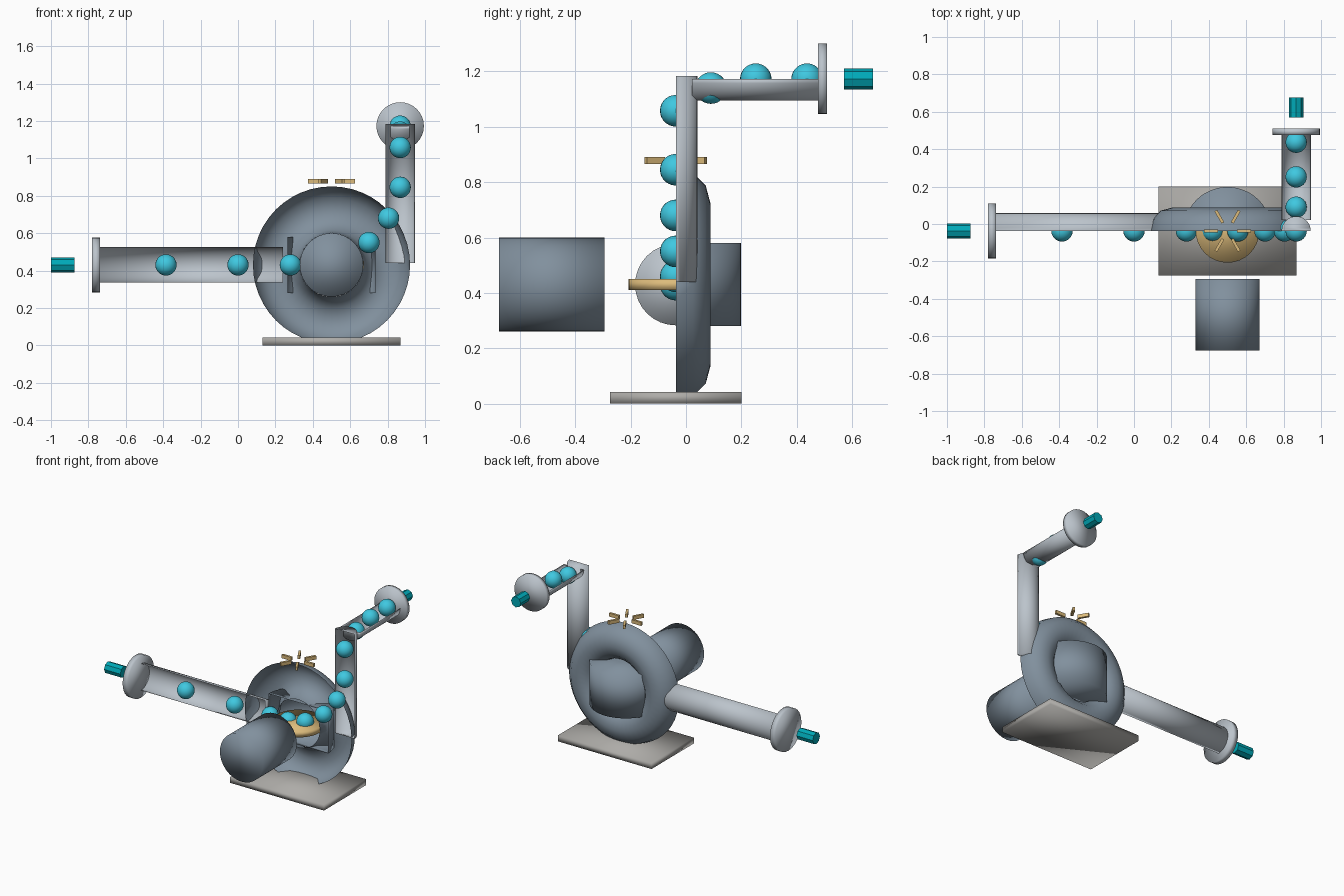
import bpy, bmesh, math
from mathutils import Vector, Matrix

if "Cube" in bpy.data.objects:
    bpy.data.objects.remove(bpy.data.objects["Cube"])

YC = -0.037                      # cutaway plane through the machine
BX, BZ = 0.5, 0.43               # body centre
RX, TZ = 0.867, 1.173            # riser x, outlet height


def material(name, rgb):
    m = bpy.data.materials.new(name)
    m.diffuse_color = (*rgb, 1)
    m.use_nodes = True
    m.node_tree.nodes["Principled BSDF"].inputs["Base Color"].default_value = m.diffuse_color
    return m


STEEL = material("light_steel", (0.50, 0.55, 0.60))
BODY = material("blue_grey", (0.22, 0.28, 0.34))
PLATE = material("warm_grey", (0.42, 0.41, 0.39))
GOLD = material("gold", (0.72, 0.50, 0.20))
CYAN = material("cyan", (0.05, 0.58, 0.75))
TEAL = material("teal", (0.0, 0.40, 0.48))


def finish(name, bm, mat, smooth=True):
    me = bpy.data.meshes.new(name)
    for f in bm.faces:
        f.smooth = smooth
    bm.to_mesh(me)
    bm.free()
    ob = bpy.data.objects.new(name, me)
    ob.data.materials.append(mat)
    bpy.context.collection.objects.link(ob)
    return ob


def cut(bm, co, normal):
    # removes everything on the side the normal points to, leaving it open
    bmesh.ops.bisect_plane(bm, geom=bm.verts[:] + bm.edges[:] + bm.faces[:],
                           plane_co=co, plane_no=normal, clear_outer=True)


def rod(name, a, b, r, mat, sides=32, open_side=None, smooth=True):
    a, b = Vector(a), Vector(b)
    d = b - a
    bm = bmesh.new()
    rot = Vector((0, 0, 1)).rotation_difference(d).to_matrix().to_4x4()
    bmesh.ops.create_cone(bm, cap_ends=True, segments=sides, radius1=r, radius2=r,
                          depth=d.length, matrix=Matrix.Translation((a + b) / 2) @ rot)
    if open_side:
        cut(bm, a, open_side)
    return finish(name, bm, mat, smooth)


def box(name, loc, size, mat, angle=0, smooth=True):
    bm = bmesh.new()
    m = Matrix.Translation(loc) @ Matrix.Rotation(angle, 4, 'Z') @ Matrix.Diagonal((*size, 1))
    bmesh.ops.create_cube(bm, size=1, matrix=m)
    return finish(name, bm, mat, smooth)


FRONT, UP = (0, -1, 0), (0, 0, 1)

# base
box("base_plate", (BX, YC, 0.021), (0.738, 0.476, 0.042), PLATE)

# half ring casing, open to the front
bpy.ops.mesh.primitive_torus_add(major_segments=48, minor_segments=12,
                                 major_radius=0.295, minor_radius=0.125)
tmp = bpy.context.object
bm = bmesh.new()
bm.from_mesh(tmp.data)
old = tmp.data
bpy.data.objects.remove(tmp)
bpy.data.meshes.remove(old)
bm.transform(Matrix.Translation((BX, YC, BZ)) @ Matrix.Rotation(math.pi / 2, 4, 'X'))
cut(bm, (BX, YC, BZ), FRONT)
finish("ring_casing", bm, BODY)

# inner half chamber, impeller disc and motor
rod("inner_chamber", (BX, YC, 0.28), (BX, YC, 0.58), 0.235, BODY, 48, FRONT)
rod("impeller_disc", (BX, YC, 0.41), (BX, YC, 0.45), 0.17, GOLD, 32)
rod("motor_drum", (BX, -0.675, BZ), (BX, -0.295, BZ), 0.17, BODY, 32)

# blades above the casing
for i in range(6):
    a = i * math.pi / 3
    box(f"blade_{i + 1}", (BX + 0.0875 * math.cos(a), YC + 0.0875 * math.sin(a), 0.878),
        (0.075, 0.016, 0.025), GOLD, a, False)

# cut-open pipes
rod("inlet_pipe", (-0.76, YC, BZ), (0.24, YC, BZ), 0.095, STEEL, 32, FRONT)
rod("riser_pipe", (RX, YC, 0.44), (RX, YC, 1.183), 0.078, STEEL, 32, FRONT)
rod("outlet_pipe", (RX, 0.022, TZ), (RX, 0.49, TZ), 0.078, STEEL, 32, UP)

# flanges
rod("inlet_flange", (-0.78, YC, BZ), (-0.738, YC, BZ), 0.147, STEEL, 32)
rod("outlet_flange", (RX, 0.476, TZ), (RX, 0.51, TZ), 0.127, STEEL, 32)

# flow markers at both ends
rod("inlet_marker", (-1, YC, BZ), (-0.873, YC, BZ), 0.041, TEAL, 8, smooth=False)
rod("outlet_marker", (RX, 0.57, TZ), (RX, 0.675, TZ), 0.038, TEAL, 8, smooth=False)

# flow beads
path = [(-0.385, YC, BZ), (0.0, YC, BZ), (0.28, YC, BZ), (0.42, YC, 0.43),
        (0.555, YC, 0.46), (0.70, YC, 0.55), (0.805, YC, 0.68), (RX, YC, 0.845),
        (RX, YC, 1.058), (RX, 0.09, 1.14), (RX, 0.252, 1.172), (RX, 0.437, 1.172)]
for i, p in enumerate(path):
    bm = bmesh.new()
    bmesh.ops.create_uvsphere(bm, u_segments=24, v_segments=14, radius=0.057,
                              matrix=Matrix.Translation(p))
    finish(f"flow_bead_{i + 1}", bm, CYAN)
